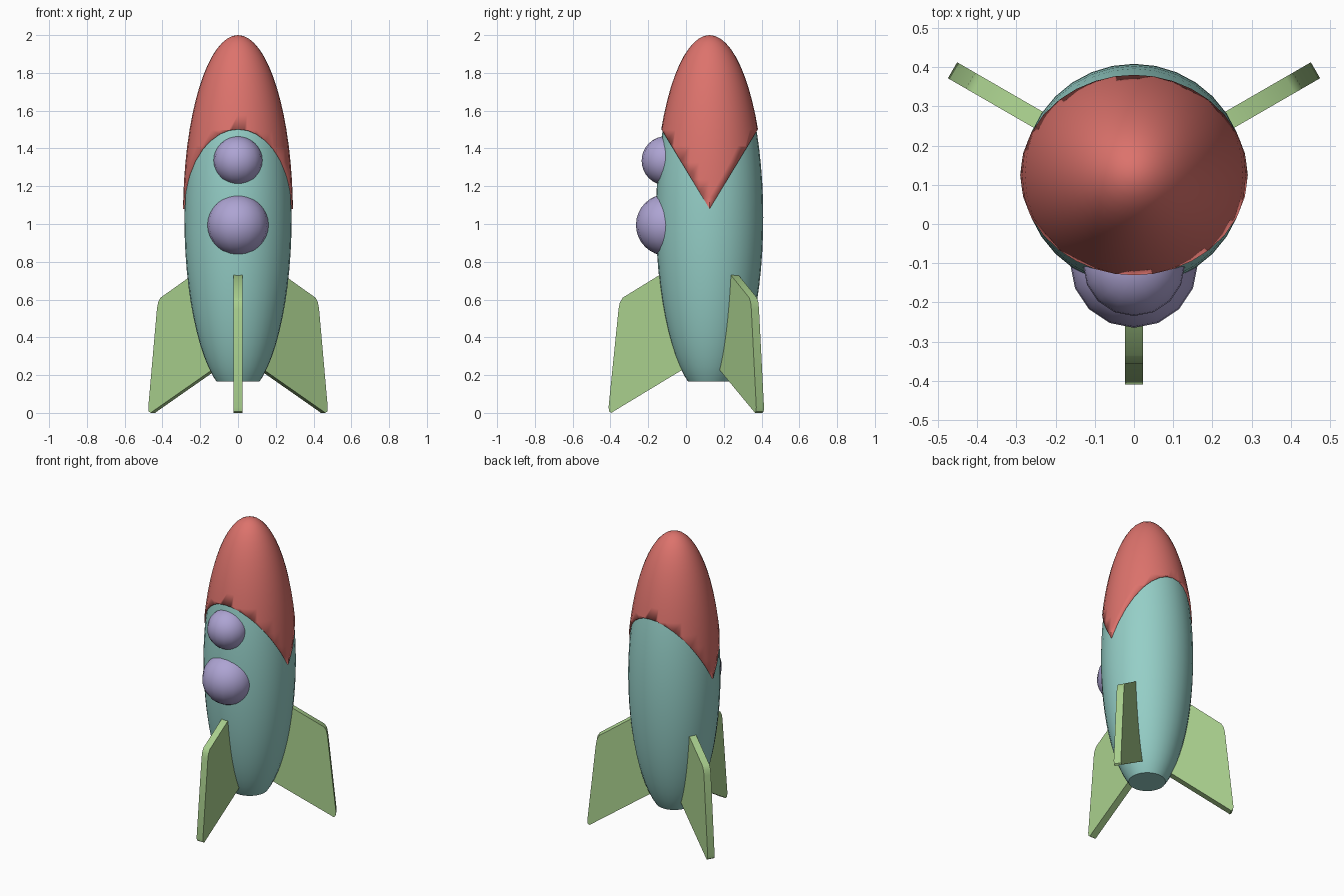
import bpy, bmesh
from math import radians, pi
from mathutils import Matrix, Vector

if "Cube" in bpy.data.objects:
    bpy.data.objects.remove(bpy.data.objects["Cube"])

AXIS_Y = 0.125  # rocket axis


def material(name, rgb):
    m = bpy.data.materials.new(name)
    m.diffuse_color = (*rgb, 1)
    m.use_nodes = True
    m.node_tree.nodes["Principled BSDF"].inputs["Base Color"].default_value = m.diffuse_color
    return m


TEAL = material("teal", (0.30, 0.62, 0.57))
RED = material("red", (0.72, 0.17, 0.15))
PURPLE = material("purple", (0.42, 0.37, 0.65))
GREEN = material("green", (0.40, 0.63, 0.27))


def finish(bm, name, mat, angle=40):
    bmesh.ops.recalc_face_normals(bm, faces=bm.faces)
    me = bpy.data.meshes.new(name)
    bm.to_mesh(me)
    bm.free()
    me.materials.append(mat)
    ob = bpy.data.objects.new(name, me)
    bpy.context.collection.objects.link(ob)
    bpy.ops.object.select_all(action='DESELECT')
    ob.select_set(True)
    bpy.context.view_layer.objects.active = ob
    bpy.ops.object.shade_smooth_by_angle(angle=radians(angle))
    return ob


def ellipsoid(center, radius, height, segs, rings):
    bm = bmesh.new()
    m = Matrix.Translation(center) @ Matrix.Diagonal((radius, radius, height, 1))
    bmesh.ops.create_uvsphere(bm, u_segments=segs, v_segments=rings, radius=1, matrix=m)
    return bm


def cut_below(bm, point, normal):
    """Remove everything behind the plane; return the edges along the cut."""
    r = bmesh.ops.bisect_plane(bm, geom=bm.verts[:] + bm.edges[:] + bm.faces[:],
                               plane_co=point, plane_no=normal, clear_inner=True)
    return [e for e in r["geom_cut"] if isinstance(e, bmesh.types.BMEdge)]


# body: long ellipsoid with a flat tail
bm = ellipsoid((0, AXIS_Y, 1.035), 0.284, 0.95, 32, 32)
rim = cut_below(bm, (0, AXIS_Y, 0.165), (0, 0, 1))
bmesh.ops.edgeloop_fill(bm, edges=rim)
finish(bm, "body", TEAL)

# nose cap: slightly larger shell, trimmed by two slanted planes
bm = ellipsoid((0, AXIS_Y, 1.05), 0.291, 0.95, 32, 32)
for s in (-1, 1):
    cut_below(bm, (0, AXIS_Y, 1.08), Vector((0, s * 1.65, 1)).normalized())
nose = finish(bm, "nose_cap", RED)
shell = nose.modifiers.new("shell", 'SOLIDIFY')
shell.thickness = 0.015
shell.offset = -1

# bulging round windows
for name, y, z, r in (("upper_window", -0.105, 1.335, 0.13),
                      ("lower_window", -0.102, 0.995, 0.163)):
    finish(ellipsoid((0, y, z), r, r, 16, 16), name, PURPLE)

# three fins: profile is (distance from axis, height)
FIN = [(0.10, 0.255), (0.505, 0.01), (0.52, 0.0), (0.532, 0.008), (0.535, 0.03),
       (0.482, 0.55), (0.475, 0.585), (0.46, 0.61), (0.265, 0.73), (0.12, 0.73)]
THICK = 0.047
for name, deg in (("front_fin", -90), ("right_fin", 30), ("left_fin", 150)):
    bm = bmesh.new()
    face = bm.faces.new([bm.verts.new((r, -THICK / 2, z)) for r, z in FIN])
    ext = bmesh.ops.extrude_face_region(bm, geom=[face])
    bmesh.ops.translate(bm, vec=(0, THICK, 0),
                        verts=[v for v in ext["geom"] if isinstance(v, bmesh.types.BMVert)])
    bmesh.ops.transform(bm, verts=bm.verts, matrix=Matrix.Translation((0, AXIS_Y, 0))
                        @ Matrix.Rotation(radians(deg), 4, 'Z'))
    finish(bm, name, GREEN)
